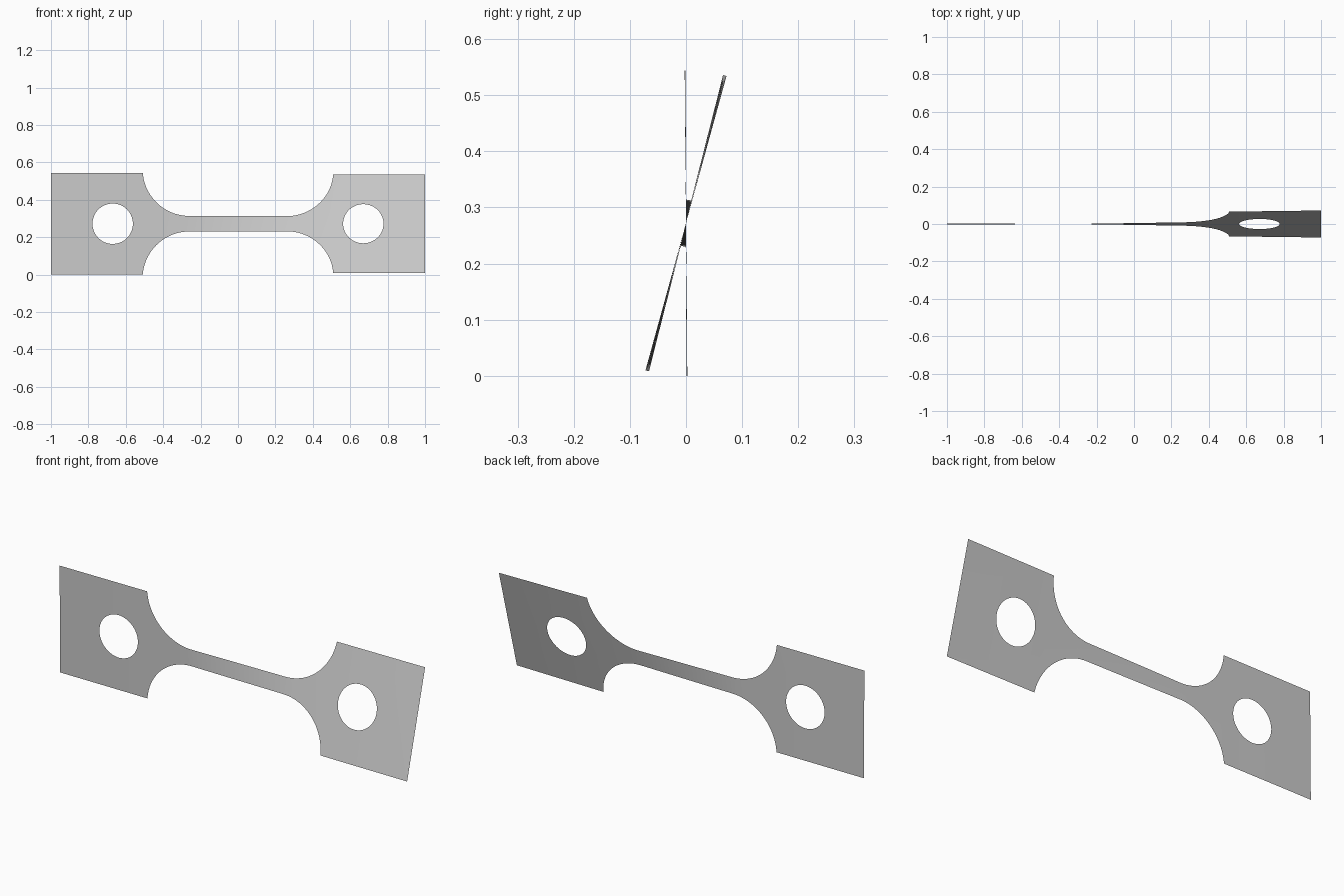
import bpy
import bmesh
import math

cube = bpy.data.objects.get("Cube")
if cube:
    bpy.data.objects.remove(cube)

MID_Z = 0.272            # height of the long axis, also half the grip height
NECK = 0.0415            # half height of the narrow neck
FILLET, FILLET_X = 0.25, 0.26
HOLE, HOLE_X = 0.108, 0.67
SHOULDER_X = 0.51
# twist in degrees along the strip: nearly all of it happens in the neck
TWIST = [(-1, -0.5), (-0.5, -0.2), (-0.3, 0.3), (0.3, 13.2), (0.5, 14.0), (1, 15.4)]


def half_height(x):
    d = abs(x) - FILLET_X
    if d <= 0:
        return NECK
    if abs(x) > SHOULDER_X:
        return MID_Z
    return min(MID_Z, NECK + FILLET - math.sqrt(max(0, FILLET ** 2 - d * d)))


def hole_half(x):
    return math.sqrt(max(0, HOLE ** 2 - (abs(x) - HOLE_X) ** 2))


def twist(x):
    for (x0, a0), (x1, a1) in zip(TWIST, TWIST[1:]):
        if x <= x1:
            return math.radians(a0 + (a1 - a0) * (x - x0) / (x1 - x0))


# stations along one half: neck, fillet arc, hole circle, plain grip
half = [FILLET_X * i / 10 for i in range(11)]
sweep = math.asin((SHOULDER_X - FILLET_X) / FILLET)
half += [FILLET_X + FILLET * math.sin(sweep * i / 24) for i in range(1, 25)]
half += [HOLE_X - HOLE * math.cos(math.pi * i / 32) for i in range(33)]
half += [0.88, 1.0]
stations = [-x for x in reversed(half[1:])] + half

# thin sheet, made as an upper and a lower strip that meet on the axis
bm = bmesh.new()


def point(x, h):
    a = twist(x)
    return bm.verts.new((x, h * math.sin(a), MID_Z + h * math.cos(a)))


for side in (1, -1):
    rows = [(point(x, side * hole_half(x)), point(x, side * half_height(x)))
            for x in stations]
    for (a, b), (c, d) in zip(rows, rows[1:]):
        bm.faces.new((a, c, d, b) if side > 0 else (b, d, c, a))
bmesh.ops.remove_doubles(bm, verts=bm.verts, dist=0.0001)

mesh = bpy.data.meshes.new("twisted_test_strip")
bm.to_mesh(mesh)
bm.free()
strip = bpy.data.objects.new("twisted_test_strip", mesh)
bpy.context.collection.objects.link(strip)

# plain grey metal
grey = bpy.data.materials.new("light_grey")
grey.use_nodes = True
color = (0.6, 0.6, 0.6, 1)
grey.diffuse_color = color
grey.node_tree.nodes["Principled BSDF"].inputs["Base Color"].default_value = color
mesh.materials.append(grey)

bpy.context.view_layer.objects.active = strip
strip.select_set(True)
bpy.ops.object.shade_smooth_by_angle()
